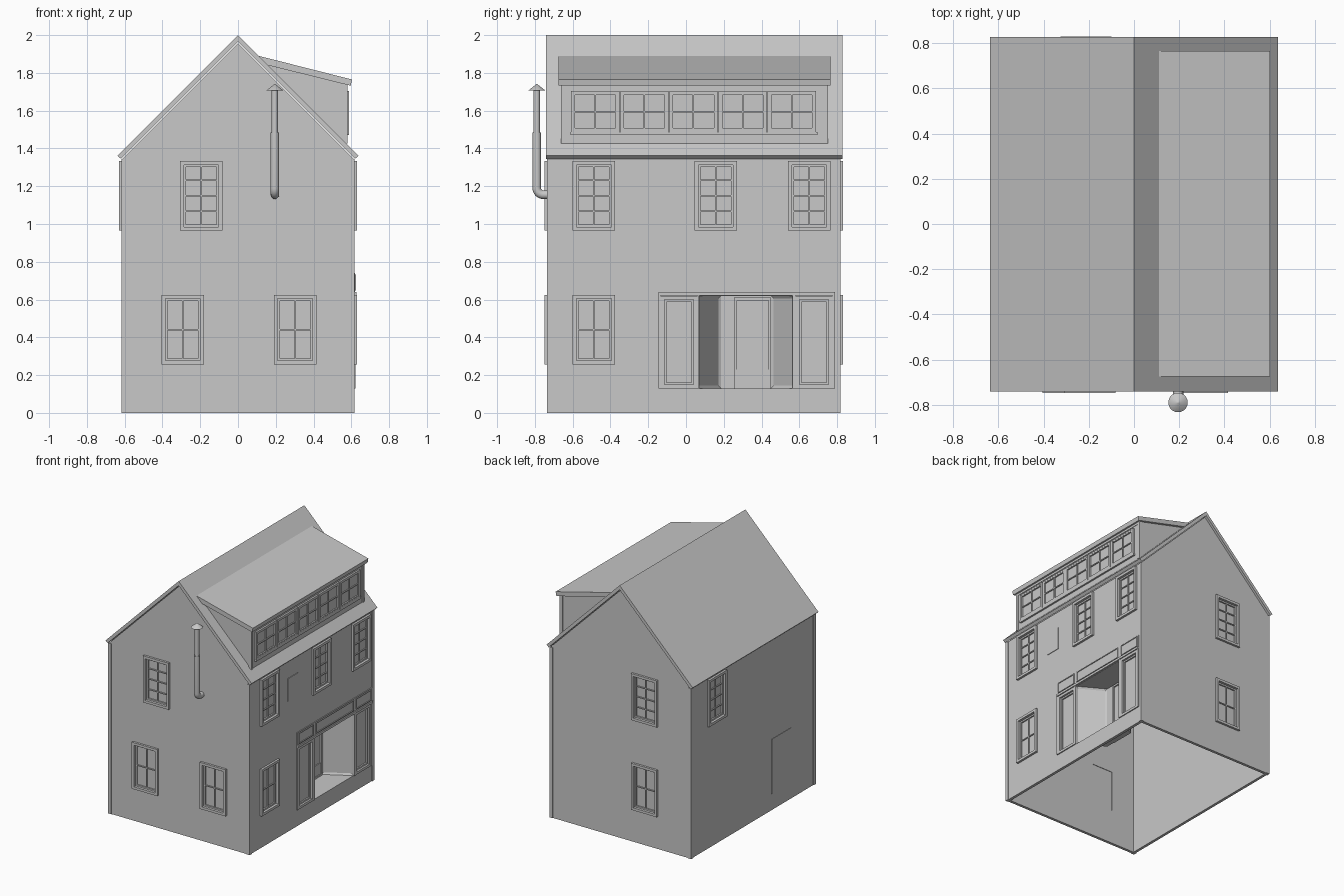
import bpy, bmesh, math
from mathutils import Vector

if "Cube" in bpy.data.objects:
    bpy.data.objects.remove(bpy.data.objects["Cube"])

grey = bpy.data.materials.new("plain_grey")
grey.use_nodes = True
COLOR = (0.58, 0.58, 0.58, 1)
grey.diffuse_color = COLOR
grey.node_tree.nodes["Principled BSDF"].inputs["Base Color"].default_value = COLOR

# House extents
HW, YF, YB, EAVE = 0.613, -0.732, 0.813, 1.345
DORMER_X = 0.574

# Each wall maps (along, up, outward) to world space
WALLS = {
    "front": lambda u, z, d: (u, YF - d, z),
    "back": lambda u, z, d: (u, YB + d, z),
    "left": lambda u, z, d: (HW + d, u, z),
    "right": lambda u, z, d: (-HW - d, u, z),
    "dormer": lambda u, z, d: (DORMER_X + d, u, z),
}


def finish(name, bm, recalc=True):
    if recalc:
        bmesh.ops.recalc_face_normals(bm, faces=bm.faces[:])
    mesh = bpy.data.meshes.new(name)
    bm.to_mesh(mesh)
    bm.free()
    mesh.materials.append(grey)
    obj = bpy.data.objects.new(name, mesh)
    bpy.context.collection.objects.link(obj)
    return obj


def block(bm, wall, u0, u1, z0, z1, d0, d1):
    """Box given in wall coordinates."""
    place = WALLS[wall]
    v = [bm.verts.new(place(u, z, d)) for d in (d0, d1)
         for u, z in ((u0, z0), (u1, z0), (u1, z1), (u0, z1))]
    bm.faces.new(v[:4])
    bm.faces.new(v[4:])
    for i in range(4):
        j = (i + 1) % 4
        bm.faces.new((v[i], v[j], v[j + 4], v[i + 4]))


def ring(bm, wall, u0, u1, z0, z1, w, d0, d1):
    """Rectangular frame of bar width w."""
    block(bm, wall, u0, u0 + w, z0, z1, d0, d1)
    block(bm, wall, u1 - w, u1, z0, z1, d0, d1)
    block(bm, wall, u0 + w, u1 - w, z0, z0 + w, d0, d1)
    block(bm, wall, u0 + w, u1 - w, z1 - w, z1, d0, d1)


def prism(bm, pts, a, b, axis):
    """Extrude a profile along y (xz points) or z (xy points)."""
    def put(p, t):
        return (p[0], t, p[1]) if axis == "y" else (p[0], p[1], t)
    lo = [bm.verts.new(put(p, a)) for p in pts]
    hi = [bm.verts.new(put(p, b)) for p in pts]
    n = len(pts)
    caps = [bm.faces.new(lo), bm.faces.new(hi)]
    sides = [bm.faces.new((lo[i], lo[(i + 1) % n], hi[(i + 1) % n], hi[i])) for i in range(n)]
    return caps, sides


cutters = bmesh.new()


def window(name, wall, u0, z0, w=0.225, h=0.368, cols=2, rows=2, trim=0.02,
           out=0.017, sash=0.012, glass=-0.014, cut=True):
    """Trim, sash, glazing bars and pane; also cuts the wall."""
    bm = bmesh.new()
    u1, z1 = u0 + w, z0 + h
    ring(bm, wall, u0, u1, z0, z1, trim, -0.002, out)
    a0, a1, b0, b1 = u0 + trim, u1 - trim, z0 + trim, z1 - trim
    ring(bm, wall, a0, a1, b0, b1, sash, glass, glass + 0.011)
    bar = 0.004
    for i in range(1, cols):
        c = a0 + (a1 - a0) * i / cols
        block(bm, wall, c - bar, c + bar, b0, b1, glass, glass + 0.008)
    for i in range(1, rows):
        c = b0 + (b1 - b0) * i / rows
        block(bm, wall, a0, a1, c - bar, c + bar, glass, glass + 0.008)
    block(bm, wall, a0, a1, b0, b1, glass - 0.003, glass)
    if cut:
        block(cutters, wall, a0, a1, b0, b1, -0.06, 0.05)
    return finish(name, bm)


# Gable and side windows
LOW, UP = 0.257, 0.965
window("front_lower_window_right", "front", -0.405, LOW)
window("front_lower_window_left", "front", 0.19, LOW)
window("front_upper_window", "front", -0.307, UP, rows=4)
window("back_lower_window", "back", -0.325, LOW)
window("back_upper_window", "back", -0.325, UP, rows=4)
window("right_upper_window", "right", 0.385, UP, rows=4)
window("shop_side_lower_window", "left", -0.6, LOW)
for i, u in enumerate((-0.6, 0.045, 0.54)):
    window(f"shop_side_upper_window_{i + 1}", "left", u, UP, rows=4)

# Shop windows either side of the entrance
SILL, HEAD = 0.13, 0.62
for side, u in (("front", -0.135), ("back", 0.58)):
    window(f"shop_window_{side}", "left", u, SILL, w=0.195, h=HEAD - SILL, cols=1, rows=1,
           out=0.008, glass=-0.018)

# Recessed entrance with splayed sides
D0, D1 = 0.07, 0.565
block(cutters, "left", D0, D1, SILL, HEAD, -0.06, 0.05)
bm = bmesh.new()
caps, sides = prism(bm, [(HW, D0), (HW, D1), (HW - 0.2, 0.45), (HW - 0.2, 0.185)],
                    SILL, HEAD, "z")
bmesh.ops.recalc_face_normals(bm, faces=bm.faces[:])
bmesh.ops.reverse_faces(bm, faces=bm.faces[:])
bmesh.ops.inset_individual(bm, faces=[sides[1], sides[3]], thickness=0.02, depth=-0.008)
bmesh.ops.delete(bm, geom=[sides[0]], context="FACES")
finish("entrance_recess", bm, recalc=False)

bm = bmesh.new()
ring(bm, "left", 0.255, 0.45, SILL, HEAD - 0.01, 0.014, -0.205, -0.188)
block(bm, "left", 0.269, 0.436, SILL + 0.014, SILL + 0.1, -0.205, -0.194)
finish("shop_door_frame", bm)

# Shop sign board, cornice and pilasters
bm = bmesh.new()
block(bm, "left", -0.145, 0.788, 0.64, 0.74, -0.002, 0.006)
block(bm, "left", -0.145, 0.788, 0.622, 0.64, -0.002, 0.014)
for a, b in ((-0.133, 0.053), (0.085, 0.555), (0.588, 0.775)):
    ring(bm, "left", a, b, 0.648, 0.732, 0.006, 0.005, 0.012)
for a, b in ((-0.145, -0.135), (0.06, D0), (D1, 0.58), (0.775, 0.788)):
    block(bm, "left", a, b, SILL, HEAD + 0.004, -0.002, 0.01)
finish("shop_fascia", bm)

bm = bmesh.new()
block(bm, "left", -0.26, -0.133, 1.03, 1.21, -0.002, 0.005)
finish("wall_plaque", bm)

bm = bmesh.new()
block(bm, "right", -0.44, -0.19, SILL, 0.56, -0.002, 0.003)
finish("right_side_door", bm)

# Hollow house walls, open underneath, with the openings cut out
bm = bmesh.new()
profile = [(-HW, 0), (HW, 0), (HW, EAVE), (0, EAVE + HW), (-HW, EAVE)]
caps, sides = prism(bm, profile, YF, YB, "y")
bmesh.ops.recalc_face_normals(bm, faces=bm.faces[:])
bmesh.ops.delete(bm, geom=[sides[0]], context="FACES")
walls = finish("house_walls", bm, recalc=False)
holes = finish("opening_cutters", cutters)
holes.hide_render = True
solid = walls.modifiers.new("thickness", "SOLIDIFY")
solid.thickness, solid.offset, solid.use_even_offset = 0.022, -1, True
cut = walls.modifiers.new("openings", "BOOLEAN")
cut.object, cut.operation, cut.solver = holes, "DIFFERENCE", "EXACT"
bpy.context.view_layer.update()
graph = bpy.context.evaluated_depsgraph_get()
cut_mesh = bpy.data.meshes.new_from_object(walls.evaluated_get(graph))
walls.modifiers.clear()
walls.data = cut_mesh
bpy.data.objects.remove(holes)

# Corner boards
bm = bmesh.new()
for wall, a, b in (("left", YF, YB), ("right", YF, YB), ("front", -HW, HW), ("back", -HW, HW)):
    t = 0.005
    block(bm, wall, a - t, a + 0.022, 0, EAVE, -0.002, t)
    block(bm, wall, b - 0.022, b + t, 0, EAVE, -0.002, t)
finish("corner_boards", bm)

# Main gable roof
bm = bmesh.new()
prism(bm, [(0, 2), (0.638, 1.362), (0.62, 1.345), (0, 1.965), (-0.62, 1.345), (-0.638, 1.362)],
      YF - 0.009, YB + 0.015, "y")
finish("main_roof", bm)

# Long shed dormer
bm = bmesh.new()
prism(bm, [(0.13, 1.855), (DORMER_X, 1.742), (DORMER_X, 1.41)], -0.655, 0.745, "y")
for a, b in ((-0.662, -0.64), (0.73, 0.752)):
    block(bm, "dormer", a, b, 1.425, 1.74, -0.02, 0.006)
block(bm, "dormer", -0.64, 0.73, 1.72, 1.742, -0.002, 0.004)
block(bm, "dormer", -0.612, 0.697, 1.472, 1.488, -0.002, 0.014)
finish("dormer_walls", bm)

bm = bmesh.new()
prism(bm, [(0.11, 1.89), (0.603, 1.765), (0.597, 1.732), (0.14, 1.845)], -0.676, 0.765, "y")
finish("dormer_roof", bm)

for i in range(5):
    window(f"dormer_window_{i + 1}", "dormer", -0.608 + 0.26 * i, 1.488, w=0.255, h=0.215,
           trim=0.012, out=0.014, sash=0.008, glass=0.002, cut=False)

# Flue pipe: elbow out of the wall, wide lower tube, narrow upper tube, cone cap
PX, PY = 0.195, -0.79


def cone(name, r1, r2, z0, z1):
    bpy.ops.mesh.primitive_cone_add(vertices=20, radius1=r1, radius2=r2, depth=z1 - z0,
                                    location=(PX, PY, (z0 + z1) / 2))
    obj = bpy.context.object
    obj.name = name
    obj.data.materials.append(grey)
    bpy.ops.object.shade_smooth_by_angle(angle=math.radians(40))


cone("flue_upper_pipe", 0.017, 0.017, 1.47, 1.712)
cone("flue_cap", 0.043, 0.003, 1.708, 1.74)

curve = bpy.data.curves.new("flue_lower_pipe", "CURVE")
curve.dimensions = "3D"
curve.bevel_depth, curve.bevel_resolution, curve.use_fill_caps = 0.023, 4, True
R = 0.035
path = [Vector((PX, YF + 0.01, 1.155))]
for k in range(7):
    t = math.pi / 2 * k / 6
    path.append(Vector((PX, PY + R - R * math.sin(t), 1.155 + R - R * math.cos(t))))
path.append(Vector((PX, PY, 1.485)))
spline = curve.splines.new("POLY")
spline.points.add(len(path) - 1)
for point, co in zip(spline.points, path):
    point.co = (*co, 1)
curve.materials.append(grey)
bpy.context.collection.objects.link(bpy.data.objects.new("flue_lower_pipe", curve))
